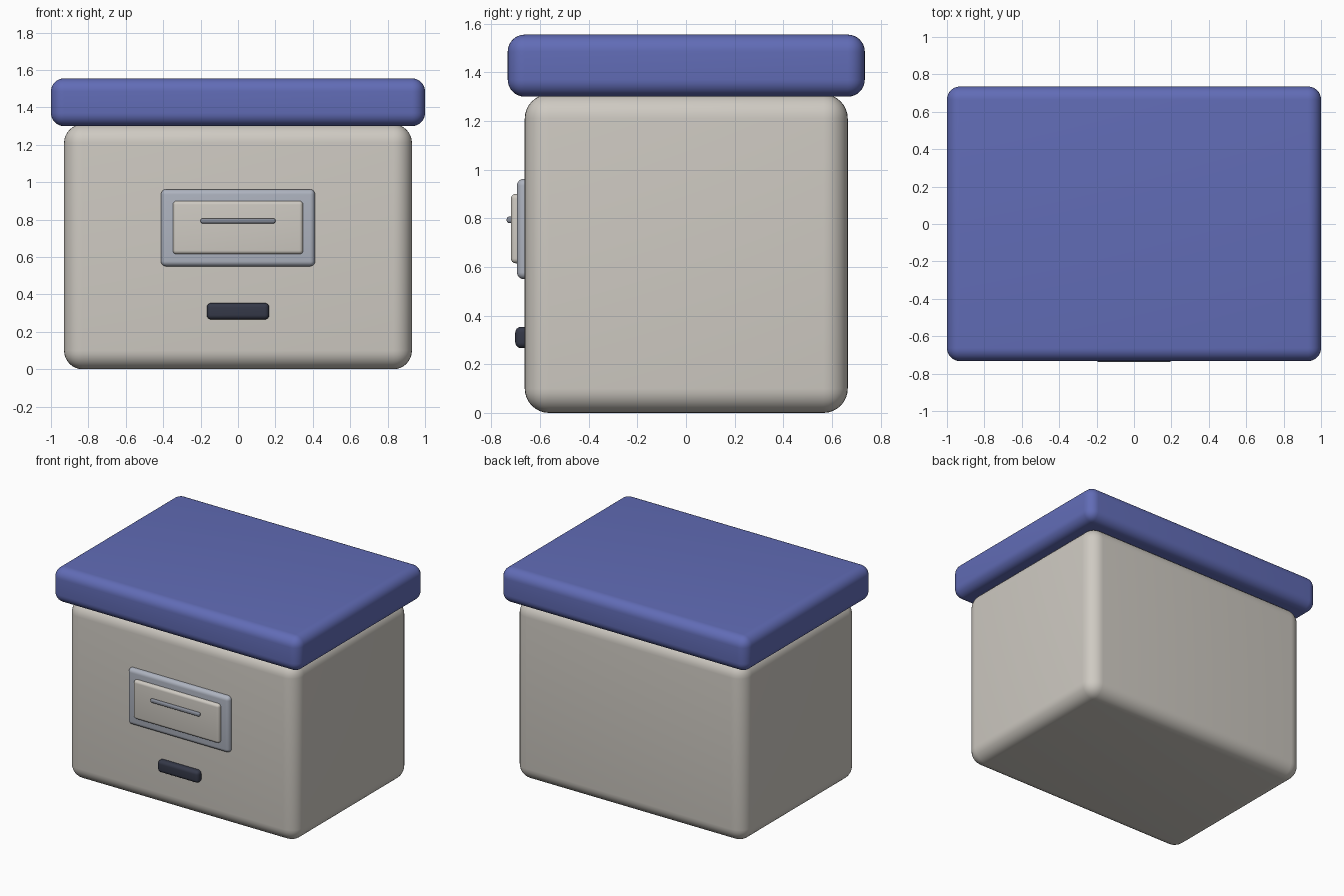
import bpy

if "Cube" in bpy.data.objects:
    bpy.data.objects.remove(bpy.data.objects["Cube"])


def material(name, rgb):
    m = bpy.data.materials.new(name)
    m.diffuse_color = (*rgb, 1.0)
    m.use_nodes = True
    m.node_tree.nodes["Principled BSDF"].inputs["Base Color"].default_value = m.diffuse_color
    return m


def rounded_box(name, x, y, z, radius, mat, segments=6):
    """Rounded box spanning the given (min, max) ranges."""
    spans = (x, y, z)
    bpy.ops.mesh.primitive_cube_add(size=1, location=[(a + b) / 2 for a, b in spans])
    ob = bpy.context.object
    ob.name = name
    ob.scale = [b - a for a, b in spans]
    bpy.ops.object.transform_apply(location=False, rotation=False, scale=True)
    bevel = ob.modifiers.new("rounding", "BEVEL")
    bevel.width = radius
    bevel.segments = segments
    bpy.ops.object.modifier_apply(modifier=bevel.name)
    bpy.ops.object.shade_smooth_by_angle()
    ob.data.materials.append(mat)
    return ob


cream = material("cream", (0.62, 0.59, 0.54))
blue = material("blue", (0.12, 0.15, 0.47))
steel = material("steel", (0.42, 0.45, 0.52))
dark_steel = material("dark_steel", (0.24, 0.26, 0.31))
navy = material("navy", (0.035, 0.04, 0.065))

# Box and overhanging lid
rounded_box("box_body", (-0.93, 0.93), (-0.663, 0.665), (0, 1.31), 0.1, cream, 8)
rounded_box("lid", (-1, 1), (-0.733, 0.735), (1.3, 1.555), 0.07, blue, 8)

# Label holder: metal frame, card and written line, stacked outwards
rounded_box("label_frame", (-0.412, 0.412), (-0.695, -0.635), (0.55, 0.962), 0.028, steel)
rounded_box("label_card", (-0.348, 0.348), (-0.72, -0.67), (0.615, 0.9), 0.02, cream)
rounded_box("label_line", (-0.2, 0.2), (-0.737, -0.709), (0.78, 0.807), 0.01, dark_steel, 4)

# Finger grip below the label
rounded_box("finger_grip", (-0.167, 0.167), (-0.702, -0.642), (0.266, 0.354), 0.024, navy)
